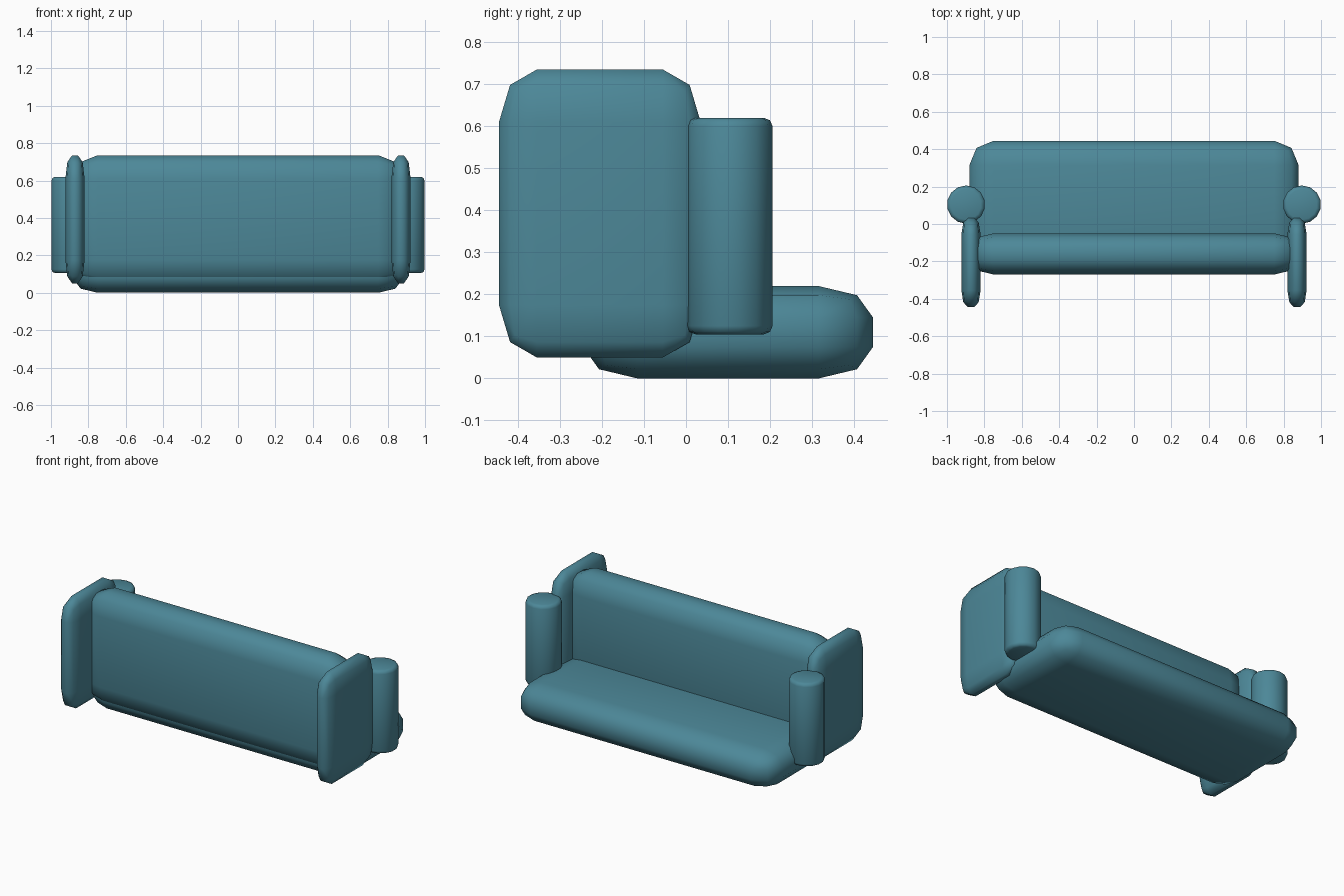
import bpy, bmesh

if "Cube" in bpy.data.objects:
    bpy.data.objects.remove(bpy.data.objects["Cube"])

teal = bpy.data.materials.new("teal fabric")
teal.diffuse_color = (0.073, 0.245, 0.315, 1)
teal.use_nodes = True
teal.node_tree.nodes["Principled BSDF"].inputs["Base Color"].default_value = teal.diffuse_color


def finish(name, bm):
    bmesh.ops.recalc_face_normals(bm, faces=bm.faces)
    for f in bm.faces:
        f.smooth = True
    mesh = bpy.data.meshes.new(name)
    bm.to_mesh(mesh)
    bm.free()
    mesh.materials.append(teal)
    obj = bpy.data.objects.new(name, mesh)
    bpy.context.collection.objects.link(obj)
    return obj


def cushion(name, lo, hi, rounding):
    """Box with two-step rounded edges, with a separate rounding per axis."""
    bm = bmesh.new()
    bmesh.ops.create_cube(bm, size=4)
    bmesh.ops.bevel(bm, geom=bm.edges[:], offset=1, segments=2,
                    profile=0.5, affect='EDGES')
    for v in bm.verts:
        for i in range(3):
            c, half, r = v.co[i], (hi[i] - lo[i]) / 2, rounding[i]
            sign = 1 if c > 0 else -1
            a = abs(c)
            # inner half of the cube stays flat, outer half is the rounding
            a = a * (half - r) if a <= 1 else half - r + (a - 1) * r
            v.co[i] = (lo[i] + hi[i]) / 2 + sign * a
    return finish(name, bm)


def post(name, x, y, z0, z1, radius):
    """Upright roll with softened ends."""
    bm = bmesh.new()
    bmesh.ops.create_cone(bm, cap_ends=True, segments=14, radius1=radius,
                          radius2=radius, depth=z1 - z0)
    rims = [e for e in bm.edges if abs(e.verts[0].co.z - e.verts[1].co.z) < 1e-4]
    bmesh.ops.bevel(bm, geom=rims, offset=0.02, segments=2,
                    profile=0.5, affect='EDGES')
    bmesh.ops.translate(bm, verts=bm.verts, vec=(x, y, (z0 + z1) / 2))
    return finish(name, bm)


# Seat and backrest
cushion("seat", (-0.88, -0.245, 0), (0.88, 0.445, 0.22), (0.13, 0.13, 0.075))
cushion("backrest", (-0.88, -0.27, 0.05), (0.88, -0.05, 0.735), (0.13, 0.075, 0.125))

# Side panels and upright arm rolls
for side, s in (("left", -1), ("right", 1)):
    xs = sorted((s * 0.82, s * 0.923))
    cushion(side + "_panel", (xs[0], -0.445, 0.05), (xs[1], 0.035, 0.735),
            (0.036, 0.09, 0.125))
    post(side + "_arm_roll", s * 0.898, 0.104, 0.105, 0.62, 0.102)
